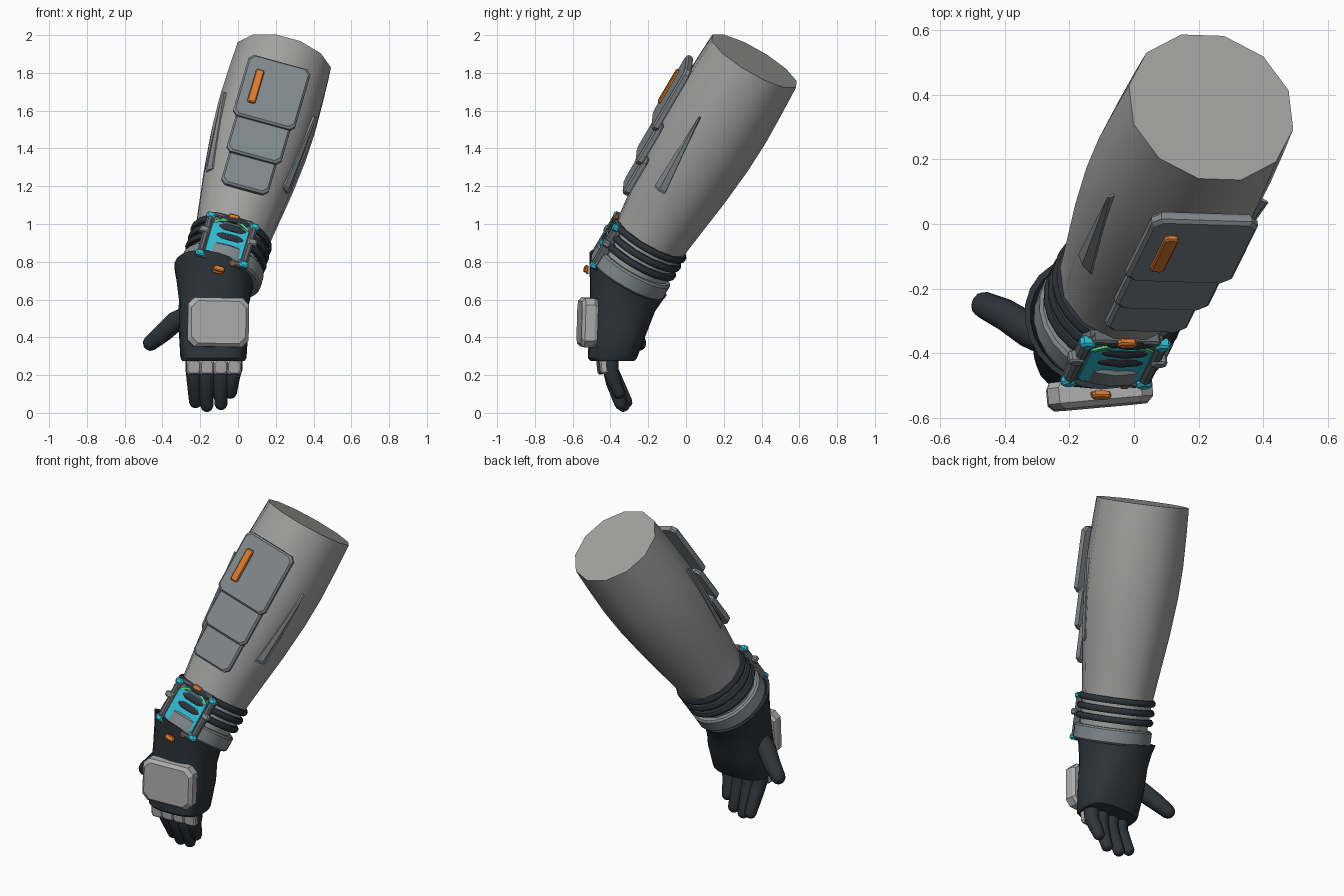
import bpy, bmesh, math
from math import sin, cos, pi
from mathutils import Vector, Matrix

cube = bpy.data.objects.get("Cube")
if cube:
    bpy.data.objects.remove(cube)


def material(name, r, g, b):
    m = bpy.data.materials.new(name)
    m.use_nodes = True
    m.diffuse_color = (r, g, b, 1)
    m.node_tree.nodes["Principled BSDF"].inputs["Base Color"].default_value = (r, g, b, 1)
    return m


SLEEVE = material("sleeve grey", .36, .36, .355)
LIGHT = material("light grey", .42, .42, .42)
PLATE = material("blue grey plate", .22, .25, .265)
FRAME = material("frame grey", .12, .135, .15)
DARK = material("dark glove", .026, .034, .042)
CYAN = material("cyan", .03, .5, .65)
ORANGE = material("orange", .72, .2, .03)
GREEN = material("green", .08, .6, .22)


def frame(origin, x, y):
    """Matrix with the given origin, x axis and y axis."""
    x = Vector(x).normalized()
    z = x.cross(Vector(y)).normalized()
    y = z.cross(x)
    m = Matrix((x, y, z)).transposed().to_4x4()
    m.translation = origin
    return m


# Arm frame: x across, y along the arm towards the elbow, z out of the front
ARM = frame((-.04, -.2, .91), (.95, -.03, -.26), (.246, .492, .835))
WORLD = Matrix.Identity(4)


def loft(name, rings, mat, m=WORLD, closed=False, angle=40):
    """Skin rings of points; cap the ends, or join the last ring to the first."""
    bm = bmesh.new()
    rows = [[bm.verts.new(m @ Vector(p)) for p in ring] for ring in rings]
    pairs = list(zip(rows, rows[1:]))
    if closed:
        pairs.append((rows[-1], rows[0]))
    else:
        bm.faces.new(rows[0])
        bm.faces.new(rows[-1])
    for a, b in pairs:
        n = len(a)
        for i in range(n):
            bm.faces.new((a[i], a[(i + 1) % n], b[(i + 1) % n], b[i]))
    bmesh.ops.recalc_face_normals(bm, faces=bm.faces)
    mesh = bpy.data.meshes.new(name)
    bm.to_mesh(mesh)
    bm.free()
    mesh.materials.append(mat)
    ob = bpy.data.objects.new(name, mesh)
    bpy.context.collection.objects.link(ob)
    if angle:
        bpy.ops.object.select_all(action='DESELECT')
        ob.select_set(True)
        bpy.context.view_layer.objects.active = ob
        bpy.ops.object.shade_smooth_by_angle(angle=math.radians(angle))
    return ob


def circle(r, y, n, phase=0.0):
    return [(r * cos(2 * pi * i / n + phase), y, r * sin(2 * pi * i / n + phase)) for i in range(n)]


def octagon(w, h, c, z, at):
    a, b = w / 2, h / 2
    pts = [(a, b - c), (a - c, b), (c - a, b), (-a, b - c), (-a, c - b), (c - a, -b), (a - c, -b), (a, c - b)]
    return [(at[0] + x, at[1] + y, at[2] + z) for x, y in pts]


def plate(name, w, h, t, at, mat, m=ARM, c=.02, e=.01):
    """Slab with cut corners and a chamfered rim, standing on at."""
    loft(name, [octagon(w - e, h - e, c, 0, at), octagon(w, h, c, e, at), octagon(w, h, c, t - e, at),
                octagon(w - 2 * e, h - 2 * e, c, t, at)], mat, m, angle=0)


def tube(name, path, radii, mat, n=10):
    """Tapered limb with a rounded tip."""
    path = [Vector(p) for p in path]
    last = (path[-1] - path[-2]).normalized() * radii[-1]
    path += [path[-1] + last * .5, path[-1] + last * .8]
    radii = list(radii) + [radii[-1] * .8, radii[-1] * .4]
    rings = []
    for i, (p, r) in enumerate(zip(path, radii)):
        d = path[min(i + 1, len(path) - 1)] - path[max(i - 1, 0)]
        x = d.cross(Vector((0, 1, .3))).normalized()
        y = d.cross(x).normalized()
        rings.append([p + r * (x * cos(2 * pi * k / n) + y * sin(2 * pi * k / n)) for k in range(n)])
    loft(name, rings, mat, angle=50)


# Forearm sleeve
profile = [(-.22, .19), (0, .2), (.18, .222), (.4, .25), (.62, .27), (.8, .276), (1, .271), (1.14, .265)]
loft("forearm_sleeve", [circle(r, y, 12, pi / 12) for y, r in profile], SLEEVE, ARM)

# Wrist ribs and collar
for i in range(3):
    y = .012 - .055 * i
    rib = [(.19, -.018), (.213, -.018), (.222, -.006), (.222, .006), (.213, .018), (.19, .018)]
    loft(f"wrist_rib_{i + 1}", [circle(r, y + o, 24) for r, o in rib], DARK, ARM, closed=True)
collar = [(.18, -.235), (.212, -.235), (.222, -.225), (.222, -.155), (.212, -.145), (.18, -.145)]
loft("wrist_collar", [circle(r, y, 24) for r, y in collar], PLATE, ARM, closed=True)

# Overlapping arm plates with a marker bar
for i, (w, low, high, z) in enumerate([(.34, .58, .96, .272), (.3, .37, .62, .25), (.26, .186, .42, .225)]):
    plate(f"arm_plate_{i + 1}", w, high - low, .038, (0, (low + high) / 2, z), PLATE, c=.025)
plate("marker_bar", .045, .205, .02, (-.09, .77, .305), ORANGE, c=.008, e=.005)

# Tapered side fins, mirrored
for side, label in ((1, "left"), (-1, "right")):
    fin = []
    for y, r, w in ((.32, .225, .035), (.34, .235, .035), (.79, .274, .004)):
        a = math.radians(27)
        out, tan = Vector((cos(a), 0, sin(a))), Vector((-sin(a), 0, cos(a)))
        base = Vector((0, y, 0))
        fin.append([base + out * (r + o) + tan * t for o, t in ((-.04, -w), (.008, -w), (.016, 0), (.008, w), (-.04, w))])
    loft(f"{label}_side_fin", [[(side * p.x, p.y, p.z) for p in ring] for ring in fin], PLATE, ARM, angle=0)

# Wrist display: backing, rails, screen, corner studs
plate("display_back", .27, .28, .04, (-.01, -.11, .16), FRAME)
plate("display_screen", .2, .2, .008, (-.01, -.12, .2), CYAN, c=.015, e=.002)
for x, label in ((-.13, "right"), (.11, "left")):
    plate(f"{label}_display_rail", .035, .24, .04, (x, -.11, .175), FRAME, c=.01)
    plate(f"{label}_rail_clip", .05, .035, .04, (x * 1.1, -.09, .18), PLATE, c=.008, e=.006)
    for y, end in ((.005, "upper"), (-.232, "lower")):
        plate(f"{label}_{end}_stud", .05, .035, .035, (x, y, .182), CYAN, c=.01, e=.007)
for y, end in ((.02, "upper"), (-.24, "lower")):
    plate(f"{end}_display_rail", .22, .025, .035, (-.01, y, .175), FRAME, c=.008, e=.006)
    plate(f"{end}_display_tab", .06, .03, .02, (-.01, y * 1.25, .2), ORANGE, c=.008, e=.005)
arc = []
for i in range(9):
    a = pi * (.25 + .5 * i / 8)
    arc.append([(-.01 + r * cos(a), -.11 + r * .85 * sin(a), z) for r, z in ((.125, .203), (.14, .203), (.14, .211), (.125, .211))])
loft("display_arc", arc, GREEN, ARM, angle=0)

# Glove body: rings turn from level at the knuckles to square with the arm at the cuff
ux, un = ARM.col[0].xyz, ARM.col[2].xyz
glove = []
for centre, rx, ry, turn, power in (((-.13, -.39, .275), .165, .115, 0, .7), ((-.13, -.39, .29), .175, .13, 0, .7),
                                    ((-.13, -.357, .45), .185, .155, .15, .75), ((-.13, -.337, .58), .185, .178, .5, .85),
                                    ((-.128, -.318, .68), .205, .212, .85, 1), ((-.127, -.307, .735), .218, .235, 1, 1),
                                    ((-.127, -.307, .735), .2, .215, 1, 1), ((-.128, -.32, .68), .18, .19, .85, 1)):
    x = Vector((1, 0, 0)).lerp(ux, turn).normalized()
    f = Vector((0, -1, 0)).lerp(un, turn).normalized()
    ring = []
    for i in range(24):
        c, s = cos(2 * pi * i / 24), sin(2 * pi * i / 24)
        ring.append(Vector(centre) + x * rx * math.copysign(abs(c) ** power, c) + f * ry * math.copysign(abs(s) ** power, s))
    glove.append(ring)
loft("glove_body", glove, DARK)

# Small cuff markers
CUFF = frame((-.105, -.517, .75), (1, .05, -.15), (0, 0, 1))
plate("cuff_marker", .06, .025, .012, (0, 0, 0), ORANGE, CUFF, c=.008, e=.003)
plate("cuff_marker_small", .025, .015, .012, (.07, .045, -.015), ORANGE, CUFF, c=.004, e=.003)

# Back-of-hand guard
HAND = frame((-.11, -.48, .478), (.995, .09, -.02), (.02, .03, 1))
plate("hand_guard", .325, .26, .085, (0, 0, 0), LIGHT, HAND, c=.035, e=.018)

# Fingers with knuckle caps
names = ("index", "middle", "ring", "little")
for i, (name, x, tip, tip_z, curl) in enumerate(zip(names, (-.235, -.165, -.092, -.02), (-.225, -.165, -.09, -.04),
                                                    (.055, .035, .045, .105), (.03, .015, 0, -.01))):
    mid = tip_z + (.3 - tip_z) * .45
    tube(f"{name}_finger", [(x, -.395, .31), (x, -.4, .23), ((x + tip) / 2, -.385 + curl / 2, mid),
                            (tip, -.345 + curl, tip_z)], (.043, .043, .041, .034), DARK)
    KNUCKLE = frame((x - .003, -.425 + .004 * i, .247), (1, .08, 0), (0, -.1, 1))
    plate(f"{name}_knuckle_cap", .076, .078, .045, (0, 0, 0), LIGHT, KNUCKLE, c=.01, e=.008)

# Thumb
tube("thumb", [(-.22, -.37, .53), (-.33, -.325, .485), (-.4, -.28, .42), (-.465, -.25, .367)],
     (.06, .055, .05, .042), DARK)
